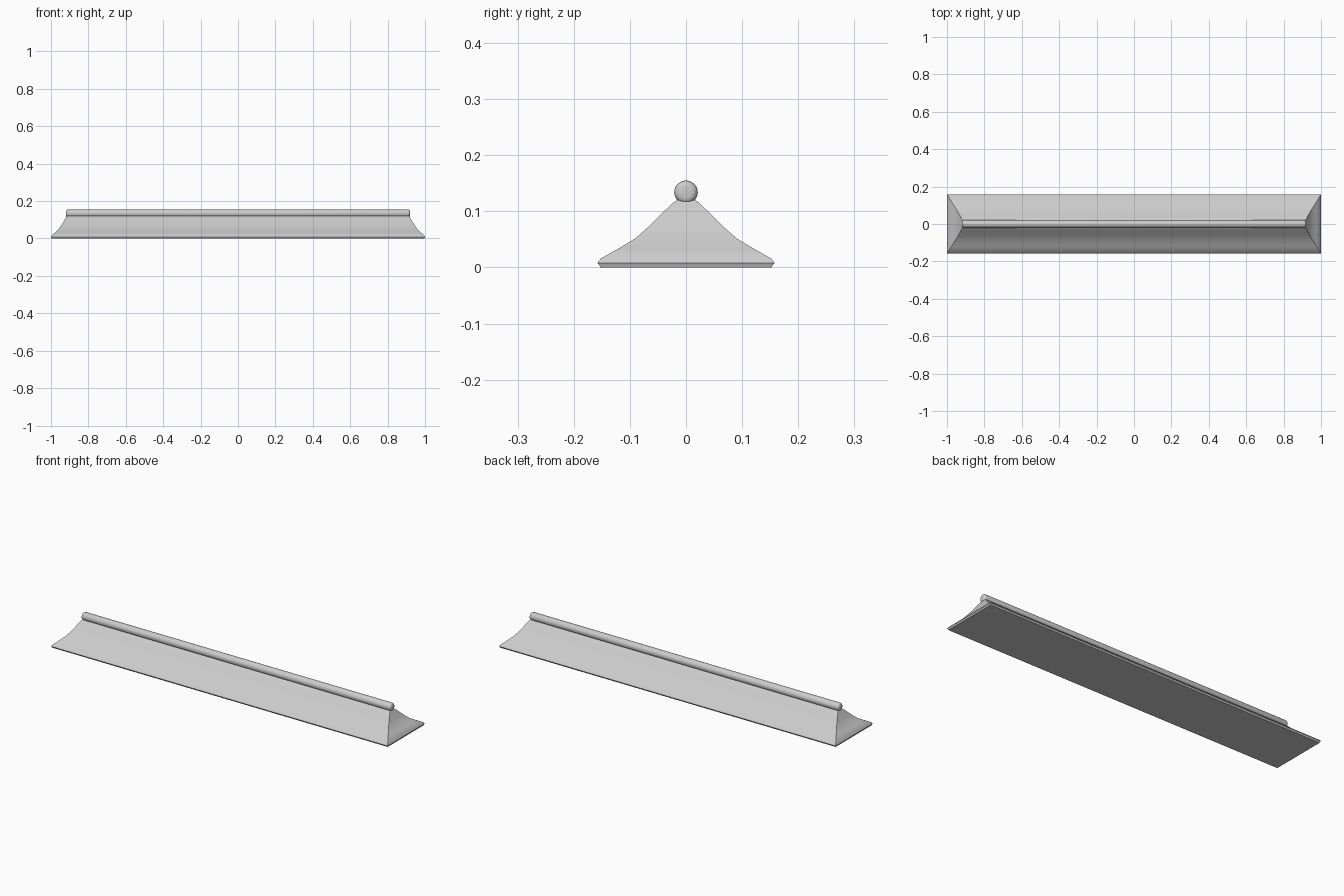
import bpy, bmesh, math
from mathutils import Matrix

if "Cube" in bpy.data.objects:
    bpy.data.objects.remove(bpy.data.objects["Cube"])


def make_object(name, bm, angle):
    bmesh.ops.recalc_face_normals(bm, faces=bm.faces)
    mesh = bpy.data.meshes.new(name)
    bm.to_mesh(mesh)
    bm.free()
    obj = bpy.data.objects.new(name, mesh)
    bpy.context.collection.objects.link(obj)
    bpy.ops.object.select_all(action='DESELECT')
    bpy.context.view_layer.objects.active = obj
    obj.select_set(True)
    bpy.ops.object.shade_smooth_by_angle(angle=math.radians(angle))
    return obj


# Hipped roof with flared eaves: half length, half width, height of each ring
rings = [(0.997, 0.153, 0.0), (0.998, 0.154, 0.004), (1.0, 0.158, 0.008),
         (0.996, 0.152, 0.016), (0.976, 0.120, 0.034), (0.957, 0.090, 0.052),
         (0.940, 0.062, 0.077), (0.925, 0.036, 0.103), (0.917, 0.020, 0.118),
         (0.910, 0.010, 0.123)]
bm = bmesh.new()
loops = [[bm.verts.new((sx * hx, sy * hy, z))
          for sx, sy in ((-1, -1), (1, -1), (1, 1), (-1, 1))]
         for hx, hy, z in rings]
for low, high in zip(loops, loops[1:]):
    for i in range(4):
        j = (i + 1) % 4
        bm.faces.new((low[i], low[j], high[j], high[i]))
bm.faces.new(loops[0][::-1])
bm.faces.new(loops[-1])
make_object("hip_roof", bm, 30)

# Round ridge cap with softened ends
bm = bmesh.new()
bmesh.ops.create_cone(bm, cap_ends=True, segments=24, radius1=0.021,
                      radius2=0.021, depth=1.84,
                      matrix=Matrix.Translation((0, 0, 0.134)) @ Matrix.Rotation(math.pi / 2, 4, 'Y'))
rims = [e for e in bm.edges if abs(e.verts[0].co.x - e.verts[1].co.x) < 0.01]
bmesh.ops.bevel(bm, geom=rims, offset=0.011, segments=4, profile=0.5, affect='EDGES')
make_object("ridge_cap", bm, 40)
